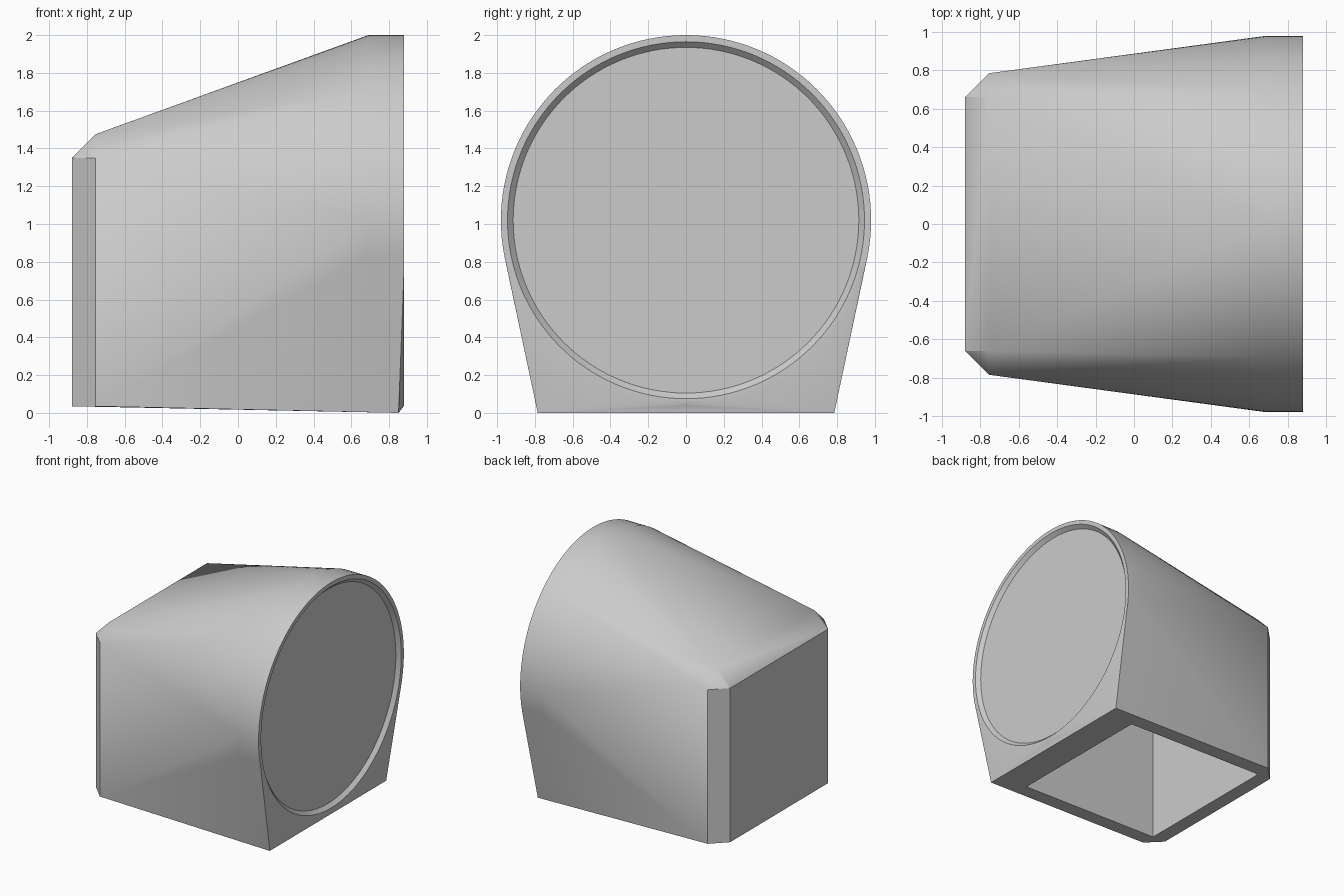
import bpy, bmesh, math
from mathutils import Matrix, Vector

cube = bpy.data.objects.get("Cube")
if cube:
    bpy.data.objects.remove(cube, do_unlink=True)

grey = bpy.data.materials.new("light_grey")
grey.use_nodes = True
colour = (0.6, 0.6, 0.6, 1)
grey.diffuse_color = colour
grey.node_tree.nodes["Principled BSDF"].inputs["Base Color"].default_value = colour


def add_object(name, bm):
    mesh = bpy.data.meshes.new(name)
    bm.to_mesh(mesh)
    bm.free()
    mesh.materials.append(grey)
    obj = bpy.data.objects.new(name, mesh)
    bpy.context.collection.objects.link(obj)
    return obj


# Main dimensions
RADIUS, CENTRE_Z, SEGMENTS = 0.98, 1.02, 128
FRONT, BACK, CHAMFER = 0.88, -0.88, 0.125
HALF, TOP, BASE = 0.66, 1.35, 0.035

# Housing: a hull from a round collar to a chamfered box
bm = bmesh.new()
for x in (0.69, FRONT):
    for i in range(SEGMENTS):
        a = math.tau * i / SEGMENTS
        bm.verts.new((x, RADIUS * math.cos(a), CENTRE_Z + RADIUS * math.sin(a)))
for s in (-1, 1):
    for z in (BASE, TOP):
        bm.verts.new((BACK, s * HALF, z))
        bm.verts.new((BACK + CHAMFER, s * (HALF + CHAMFER), z))
    bm.verts.new((BACK + CHAMFER, s * HALF, TOP + CHAMFER))
    bm.verts.new((FRONT - 0.03, s * (HALF + CHAMFER), 0))
hull = bmesh.ops.convex_hull(bm, input=bm.verts)
unused = {g for g in hull["geom_interior"] + hull["geom_unused"]
          if isinstance(g, bmesh.types.BMVert)}
bmesh.ops.delete(bm, geom=list(unused), context='VERTS')
bmesh.ops.dissolve_limit(bm, angle_limit=math.radians(0.1),
                         verts=bm.verts, edges=bm.edges)
bmesh.ops.recalc_face_normals(bm, faces=bm.faces)

# Round recess with a bevelled lip in the collar face
face = max(bm.faces, key=lambda f: f.normal.x * len(f.verts))
for thickness, depth in ((0.035, 0), (0.03, -0.03)):
    bmesh.ops.inset_region(bm, faces=[face], thickness=thickness,
                           depth=depth, use_even_offset=True)
housing = add_object("housing", bm)

# Box cavity open at the underside
bm = bmesh.new()
low, high = Vector((-0.755, -HALF, -0.2)), Vector((0.58, HALF, TOP))
bmesh.ops.create_cube(bm, size=1, matrix=Matrix.Translation((low + high) / 2)
                      @ Matrix.Diagonal((*(high - low), 1)))
cutter = add_object("cavity_cutter", bm)
cutter.hide_render = True

cut = housing.modifiers.new("cavity", 'BOOLEAN')
cut.operation = 'DIFFERENCE'
cut.solver = 'EXACT'
cut.object = cutter
bpy.ops.object.select_all(action='DESELECT')
housing.select_set(True)
bpy.context.view_layer.objects.active = housing
bpy.ops.object.modifier_apply(modifier=cut.name)
bpy.data.objects.remove(cutter, do_unlink=True)
bpy.ops.object.shade_smooth_by_angle(angle=math.radians(30))
